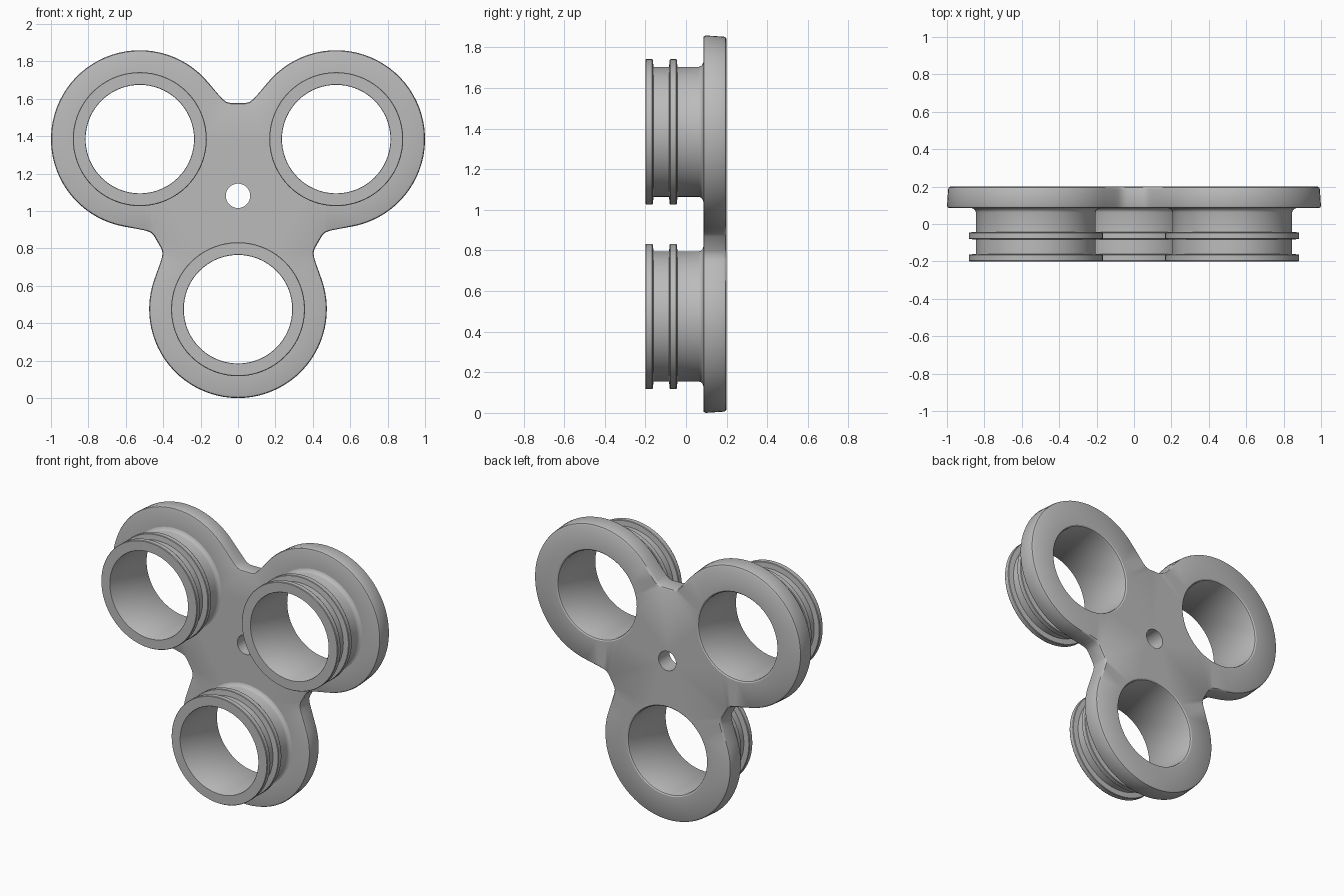
import bpy, bmesh, math
from mathutils import Vector, Matrix

cube = bpy.data.objects.get("Cube")
if cube:
    bpy.data.objects.remove(cube, do_unlink=True)

LOBE_R = 0.475                          # outer radius of each lobe
REACH = 0.525 / math.cos(math.pi / 6)   # hub to ring centre
HUB = Vector((0, 0, LOBE_R + REACH))
FRONT, BACK = 0.085, 0.2                # plate thickness along y
FOOT_R, BORE_BACK_R, PIN_R = 0.342, 0.302, 0.065
SEGMENTS = 72
ANGLES = [math.radians(a) for a in (-90, 30, 150)]
CENTRES = [HUB + REACH * Vector((math.cos(a), 0, math.sin(a))) for a in ANGLES]

grey = bpy.data.materials.new("matte grey")
grey.use_nodes = True
grey.diffuse_color = (0.5, 0.5, 0.5, 1)
grey.node_tree.nodes["Principled BSDF"].inputs["Base Color"].default_value = (0.5, 0.5, 0.5, 1)


def circle(centre, radius, y):
    steps = [2 * math.pi * i / SEGMENTS for i in range(SEGMENTS)]
    return [Vector((centre.x + radius * math.cos(t), y, centre.z + radius * math.sin(t))) for t in steps]


def loft(bm, loops):
    """Join closed loops of equal length; return the rings of vertices."""
    rings = [[bm.verts.new(p) for p in loop] for loop in loops]
    for a, b in zip(rings, rings[1:]):
        for i in range(len(a)):
            j = (i + 1) % len(a)
            bm.faces.new((a[i], a[j], b[j], b[i]))
    return rings


def ring_edges(bm, ring):
    edges = []
    for a, b in zip(ring, ring[1:] + ring[:1]):
        edges.append(bm.edges.get((a, b)) or bm.edges.new((a, b)))
    return edges


def finish(bm, name):
    bmesh.ops.recalc_face_normals(bm, faces=bm.faces)
    mesh = bpy.data.meshes.new(name)
    bm.to_mesh(mesh)
    bm.free()
    mesh.materials.append(grey)
    obj = bpy.data.objects.new(name, mesh)
    bpy.context.collection.objects.link(obj)
    bpy.ops.object.select_all(action='DESELECT')
    obj.select_set(True)
    bpy.context.view_layer.objects.active = obj
    bpy.ops.object.shade_smooth_by_angle(angle=math.radians(35))


def outline(inset, y):
    """Three-lobed outline: a wide arc per lobe, then a filleted notch."""
    notch = [(-0.105, 0.542), (-0.083, 0.518), (-0.063, 0.502), (-0.04, 0.496),
             (0.04, 0.496), (0.063, 0.502), (0.083, 0.518), (0.105, 0.542)]
    points = []
    for angle, centre in zip(ANGLES, CENTRES):
        for i in range(49):
            t = angle + math.radians(-110 + 220 * i / 48)
            r = LOBE_R - inset
            points.append(Vector((centre.x + r * math.cos(t), y, centre.z + r * math.sin(t))))
        turn = Matrix.Rotation(-(angle + math.pi / 3 - math.pi / 2), 3, 'Y')
        for x, z in reversed(notch):
            points.append(HUB + turn @ Vector((x, 0, z - inset)) + Vector((0, y, 0)))
    return points


# Flat plate with a slightly drafted rim, three ring holes and a centre hole
bm = bmesh.new()
rim = loft(bm, [outline(d, y) for d, y in (
    (0.012, FRONT), (0.004, 0.088), (0.0, 0.097), (0.006, 0.185), (0.009, 0.194), (0.018, BACK))])
pin = loft(bm, [circle(HUB, PIN_R, FRONT), circle(HUB, PIN_R, BACK)])
for end, radius, y in ((0, FOOT_R, FRONT), (-1, BORE_BACK_R, BACK)):
    edges = ring_edges(bm, rim[end]) + ring_edges(bm, pin[end])
    for centre in CENTRES:
        edges += ring_edges(bm, [bm.verts.new(p) for p in circle(centre, radius, y)])
    bmesh.ops.triangle_fill(bm, edges=edges, use_beauty=True, normal=(0, 1 if end else -1, 0))
finish(bm, "plate")

# Turned collars: fillet at the foot, two raised ribs, open bore
profile = [(FOOT_R, FRONT), (0.332, 0.081), (0.324, 0.074), (0.32, 0.062),
           (0.32, -0.042), (0.355, -0.045), (0.358, -0.049), (0.358, -0.077),
           (0.355, -0.08), (0.32, -0.084), (0.32, -0.16), (0.355, -0.163),
           (0.358, -0.167), (0.358, -0.196), (0.355, -0.2),
           (0.292, -0.2), (0.29, -0.197), (0.29, 0.185), (0.294, 0.195), (BORE_BACK_R, BACK)]
for name, centre in zip(("bottom_collar", "top_left_collar", "top_right_collar"), CENTRES):
    bm = bmesh.new()
    loft(bm, [circle(centre, r, y) for r, y in profile])
    finish(bm, name)
